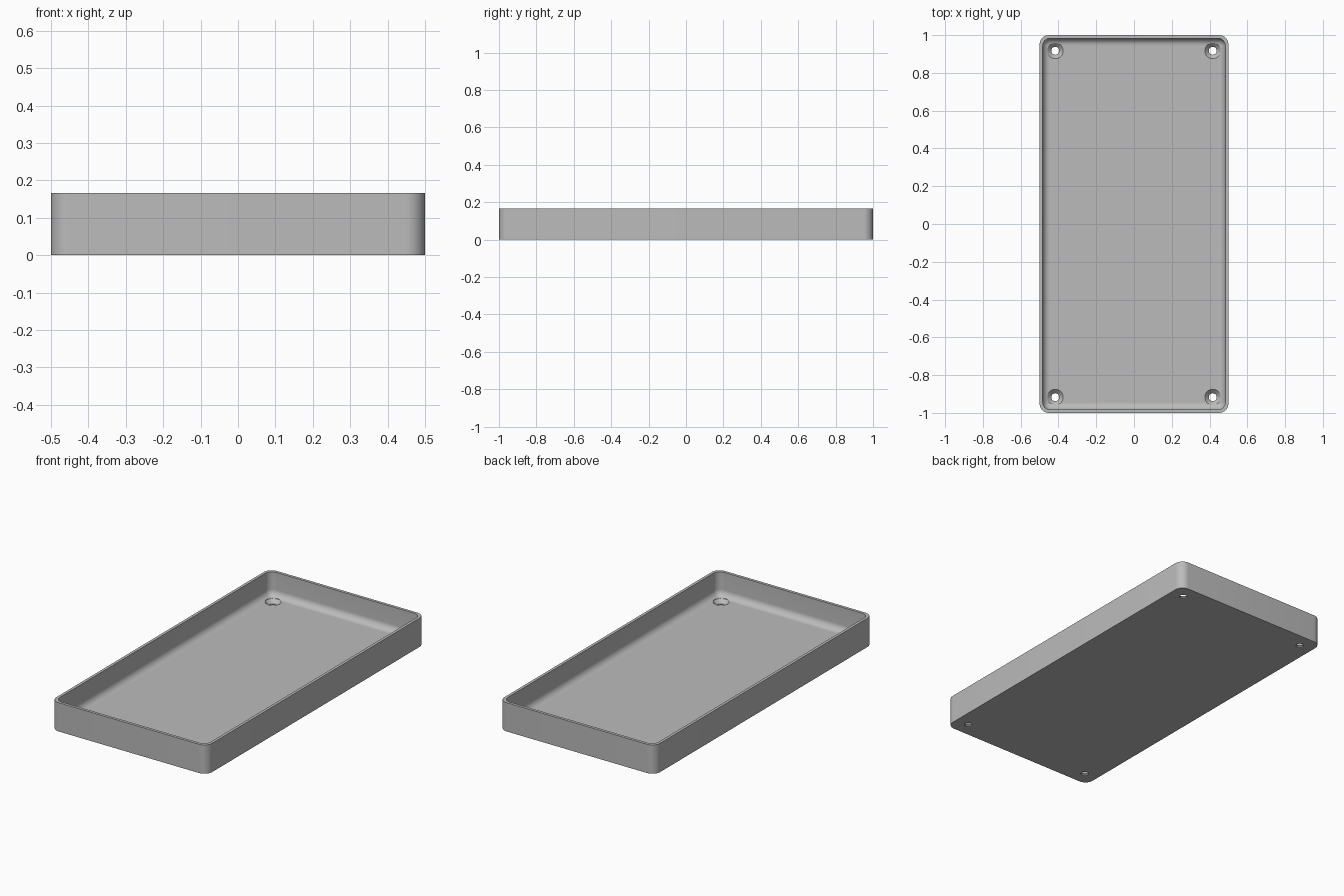
import bpy, bmesh
from math import sin, cos, pi, radians

cube = bpy.data.objects.get("Cube")
if cube:
    bpy.data.objects.remove(cube, do_unlink=True)

HEIGHT, WALL, FLOOR, CORNER, FILLET = 0.167, 0.0167, 0.028, 0.05, 0.038
SEG = 10

grey = bpy.data.materials.new("grey plastic")
grey.use_nodes = True
GREY = (0.5, 0.5, 0.5, 1)
grey.diffuse_color = GREY
grey.node_tree.nodes["Principled BSDF"].inputs["Base Color"].default_value = GREY


def make_object(name, bm):
    bmesh.ops.recalc_face_normals(bm, faces=bm.faces)
    mesh = bpy.data.meshes.new(name)
    bm.to_mesh(mesh)
    bm.free()
    mesh.materials.append(grey)
    obj = bpy.data.objects.new(name, mesh)
    bpy.context.collection.objects.link(obj)
    return obj


def rounded_ring(bm, inset, z, radius):
    """Rounded rectangle, drawn in from the outside of the tray."""
    ring = []
    for q, (sx, sy) in enumerate(((1, 1), (-1, 1), (-1, -1), (1, -1))):
        cx, cy = sx * (0.5 - inset - radius), sy * (1 - inset - radius)
        for i in range(SEG + 1):
            a = (q + i / SEG) * pi / 2
            ring.append(bm.verts.new((cx + radius * cos(a), cy + radius * sin(a), z)))
    return ring


def skin(bm, rings):
    """Join successive rings with quads and cap both ends."""
    for a, b in zip(rings, rings[1:]):
        n = len(a)
        for i in range(n):
            bm.faces.new((a[i], a[(i + 1) % n], b[(i + 1) % n], b[i]))
    bm.faces.new(rings[0])
    bm.faces.new(rings[-1])


# Tray: outer wall, rim, inner wall and filleted floor
bm = bmesh.new()
INNER = CORNER - WALL + 0.007
rings = [rounded_ring(bm, 0, 0, CORNER),
         rounded_ring(bm, 0, HEIGHT, CORNER),
         rounded_ring(bm, WALL, HEIGHT, INNER)]
for i in range(SEG + 1):
    a = i / SEG * pi / 2
    step = FILLET * (1 - cos(a))
    rings.append(rounded_ring(bm, WALL + step, FLOOR + FILLET * (1 - sin(a)), INNER - step))
skin(bm, rings)
tray = make_object("tray", bm)

# Countersunk screw hole cutters, one in each corner
bm = bmesh.new()
profile = ((0.021, -0.02), (0.021, FLOOR - 0.021), (0.042, FLOOR), (0.042, 0.09))
for sx in (-1, 1):
    for sy in (-1, 1):
        skin(bm, [[bm.verts.new((sx * 0.417 + r * cos(k * pi / 20),
                                 sy * 0.917 + r * sin(k * pi / 20), z))
                   for k in range(40)] for r, z in profile])
cutter = make_object("screw_hole_cutter", bm)
cutter.hide_render = True
cutter.hide_set(True)

cut = tray.modifiers.new("screw holes", 'BOOLEAN')
cut.operation = 'DIFFERENCE'
cut.solver = 'EXACT'
cut.object = cutter

# Bake the holes, drop the cutter, then shade smooth with sharp edges
bpy.context.view_layer.objects.active = tray
tray.select_set(True)
bpy.ops.object.modifier_apply(modifier=cut.name)
bpy.data.objects.remove(cutter, do_unlink=True)
bpy.ops.object.shade_smooth_by_angle(angle=radians(30))
